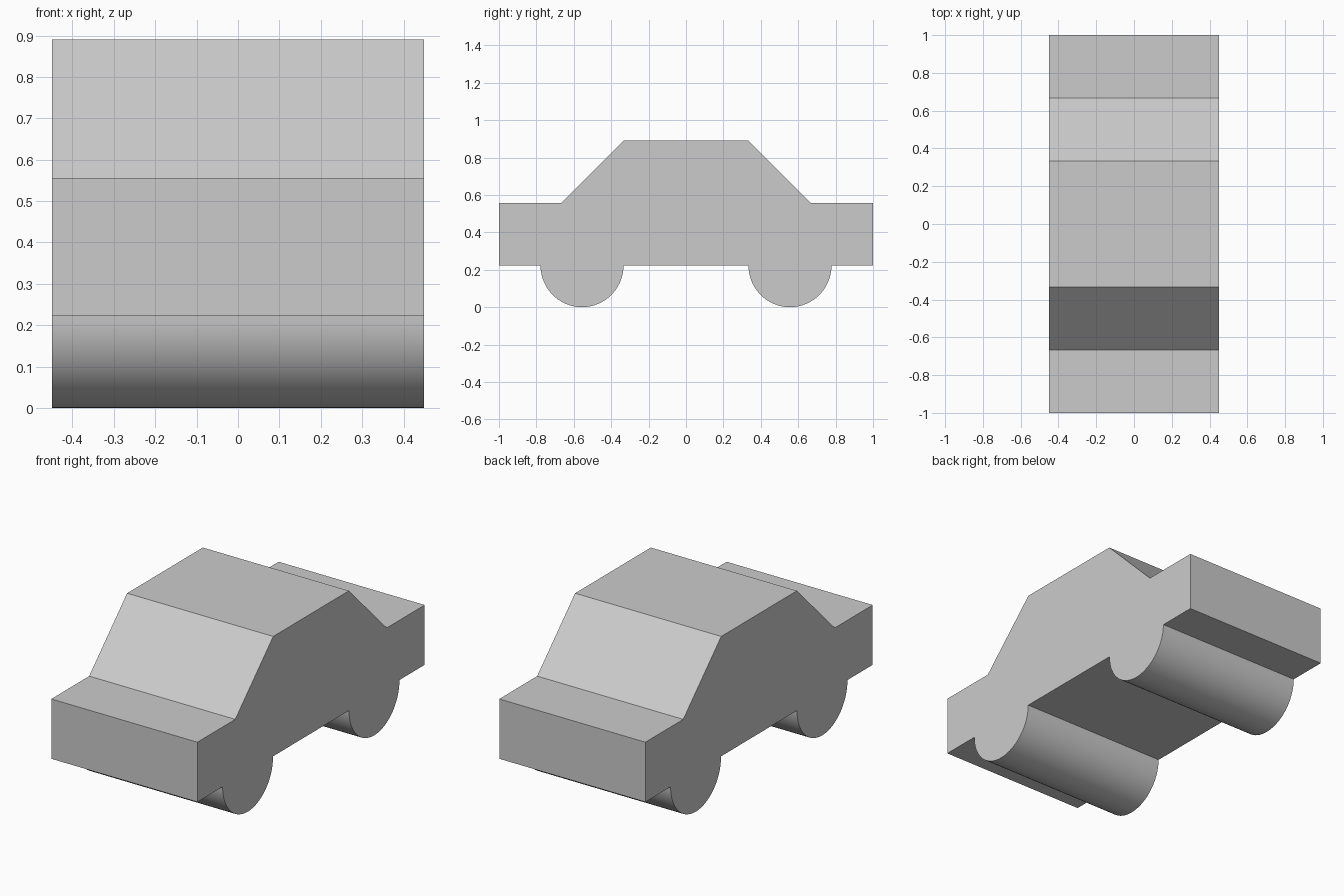
import bpy, bmesh, math

if "Cube" in bpy.data.objects:
    bpy.data.objects.remove(bpy.data.objects["Cube"])

HALF_WIDTH = 0.45
FLOOR, WAIST, ROOF = 0.223, 0.556, 0.89
WHEEL_Y, WHEEL_R = 0.556, 0.222


def extrude_profile(name, profile):
    """Extrude a (y, z) outline across the full width of the car."""
    bm = bmesh.new()
    face = bm.faces.new([bm.verts.new((-HALF_WIDTH, y, z)) for y, z in profile])
    new = bmesh.ops.extrude_face_region(bm, geom=[face])["geom"]
    verts = [v for v in new if isinstance(v, bmesh.types.BMVert)]
    bmesh.ops.translate(bm, verts=verts, vec=(2 * HALF_WIDTH, 0, 0))
    bmesh.ops.recalc_face_normals(bm, faces=bm.faces)
    mesh = bpy.data.meshes.new(name)
    bm.to_mesh(mesh)
    bm.free()
    obj = bpy.data.objects.new(name, mesh)
    bpy.context.collection.objects.link(obj)
    return obj


# Car body: mirrored side outline
half = [(1, FLOOR), (1, WAIST), (0.667, WAIST), (0.333, ROOF)]
extrude_profile("car_body", half + [(-y, z) for y, z in reversed(half)])

# Full-width half-round wheels under the body
STEPS = 30
for name, side in (("front_wheels", -1), ("rear_wheels", 1)):
    arc = [(side * WHEEL_Y + WHEEL_R * math.cos(math.pi * i / STEPS),
            FLOOR - FLOOR * math.sin(math.pi * i / STEPS)) for i in range(STEPS + 1)]
    wheels = extrude_profile(name, arc)
    bpy.ops.object.select_all(action="DESELECT")
    wheels.select_set(True)
    bpy.context.view_layer.objects.active = wheels
    bpy.ops.object.shade_smooth_by_angle(angle=math.radians(30))
